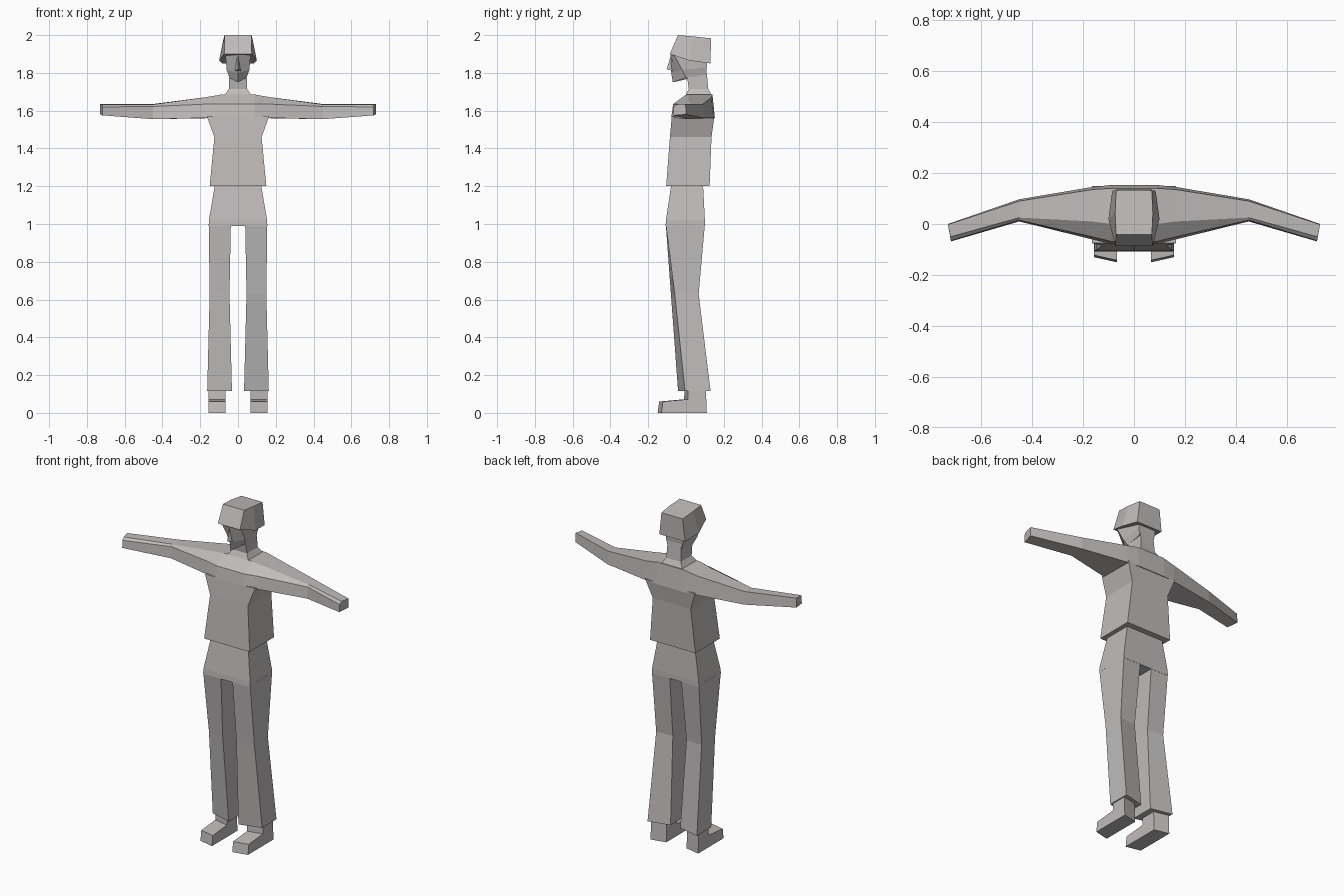
import bpy
import bmesh

cube = bpy.data.objects.get("Cube")
if cube:
    bpy.data.objects.remove(cube, do_unlink=True)

grey = bpy.data.materials.new("warm grey")
grey.use_nodes = True
colour = (0.52, 0.50, 0.49, 1)
grey.diffuse_color = colour
grey.node_tree.nodes["Principled BSDF"].inputs["Base Color"].default_value = colour


def loft(name, rings, mirror=False, cap_start=True):
    """Skin a run of equal-sized point rings, cap the ends, optionally mirror in x."""
    bm = bmesh.new()
    loops = [[bm.verts.new(p) for p in ring] for ring in rings]
    n = len(loops[0])
    for a, b in zip(loops, loops[1:]):
        for i in range(n):
            j = (i + 1) % n
            bm.faces.new((a[i], a[j], b[j], b[i]))
    if cap_start:
        bm.faces.new(loops[0][::-1])
    bm.faces.new(loops[-1])
    bmesh.ops.recalc_face_normals(bm, faces=bm.faces)
    mesh = bpy.data.meshes.new(name)
    bm.to_mesh(mesh)
    bm.free()
    mesh.materials.append(grey)
    ob = bpy.data.objects.new(name, mesh)
    bpy.context.scene.collection.objects.link(ob)
    if mirror:
        mod = ob.modifiers.new("mirror", 'MIRROR')
        mod.use_clip = True
    return ob


def rect(z, x, front, back):
    return [(-x, front, z), (x, front, z), (x, back, z), (-x, back, z)]


def both_sides(half):
    """Complete a ring from its +x points, front to back."""
    return half + [(-x, y, z) for x, y, z in reversed(half) if x]


# Shirt body
loft("shirt", [rect(1.2, .15, -.105, .125),
               rect(1.46, .125, -.085, .135),
               rect(1.57, .165, -.075, .15)])


# Shoulders and arms: front low, front mid, front top, back top, back low
def arm_ring(x, *yz):
    return [(x, y, z) for y, z in yz]


shoulder = ((-.078, 1.565), (-.068, 1.635), (0, 1.685), (.14, 1.685), (.153, 1.56))
hand = [(.717, -.068, 1.575), (.718, -.066, 1.62), (.72, -.05, 1.633),
        (.73, -.002, 1.635), (.73, 0, 1.58)]
loft("shoulders_and_arms", [
    arm_ring(0, *shoulder),
    arm_ring(.09, *shoulder),
    arm_ring(.165, (-.06, 1.562), (-.05, 1.635), (.01, 1.672), (.135, 1.67), (.145, 1.56)),
    arm_ring(.45, (.01, 1.555), (.015, 1.622), (.025, 1.633), (.09, 1.635), (.097, 1.56)),
    hand], mirror=True, cap_start=False)

# Hips
loft("hips", [rect(.99, .155, -.108, .1), rect(1.02, .154, -.106, .1),
              rect(1.21, .122, -.078, .09)])


# Trouser legs, turned slightly inward towards the hem
def leg_ring(z, inner, outer, front_in, front_out, back_out, back_in):
    return [(inner, front_in, z), (outer, front_out, z),
            (outer, back_out, z), (inner, back_in, z)]


loft("trouser_legs", [
    leg_ring(1.0, .038, .155, -.107, -.107, .1, .1),
    leg_ring(.63, .045, .15, -.08, -.06, .067, .06),
    leg_ring(.115, .032, .163, -.042, -.005, .13, .1)], mirror=True)

# Shoes: a side profile carried across the foot
profile = [(-.15, 0), (-.142, .06), (-.01, .072), (-.008, .13), (.085, .13), (.09, 0)]
loft("shoes", [[(x, y + shift, z) for y, z in profile]
               for x, shift in ((.067, 0), (.157, .02))], mirror=True)

# Neck with flared collar
loft("neck", [rect(1.675, .075, -.005, .14), rect(1.715, .048, .015, .118),
              rect(1.82, .045, 0, .108)])

# Head with pointed chin
loft("head", [
    both_sides([(0, -.07, 1.75), (.045, 0, 1.775), (.05, .105, 1.79)]),
    both_sides([(0, -.078, 1.80), (.06, -.02, 1.815), (.056, .11, 1.83)]),
    both_sides([(0, -.082, 1.91), (.068, -.07, 1.91), (.06, .11, 1.91)])])

# Nose wedge
loft("nose", [[(0, -.082, 1.885), (.004, -.075, 1.885), (-.004, -.075, 1.885)],
              [(0, -.103, 1.82), (.017, -.07, 1.81), (-.017, -.07, 1.81)]])

# Cap, flared over the ears
loft("cap", [
    both_sides([(.073, -.086, 1.90), (.1, .02, 1.865), (.085, .13, 1.85)]),
    both_sides([(.07, -.042, 2.0), (.074, .04, 1.993), (.07, .132, 1.983)])])
